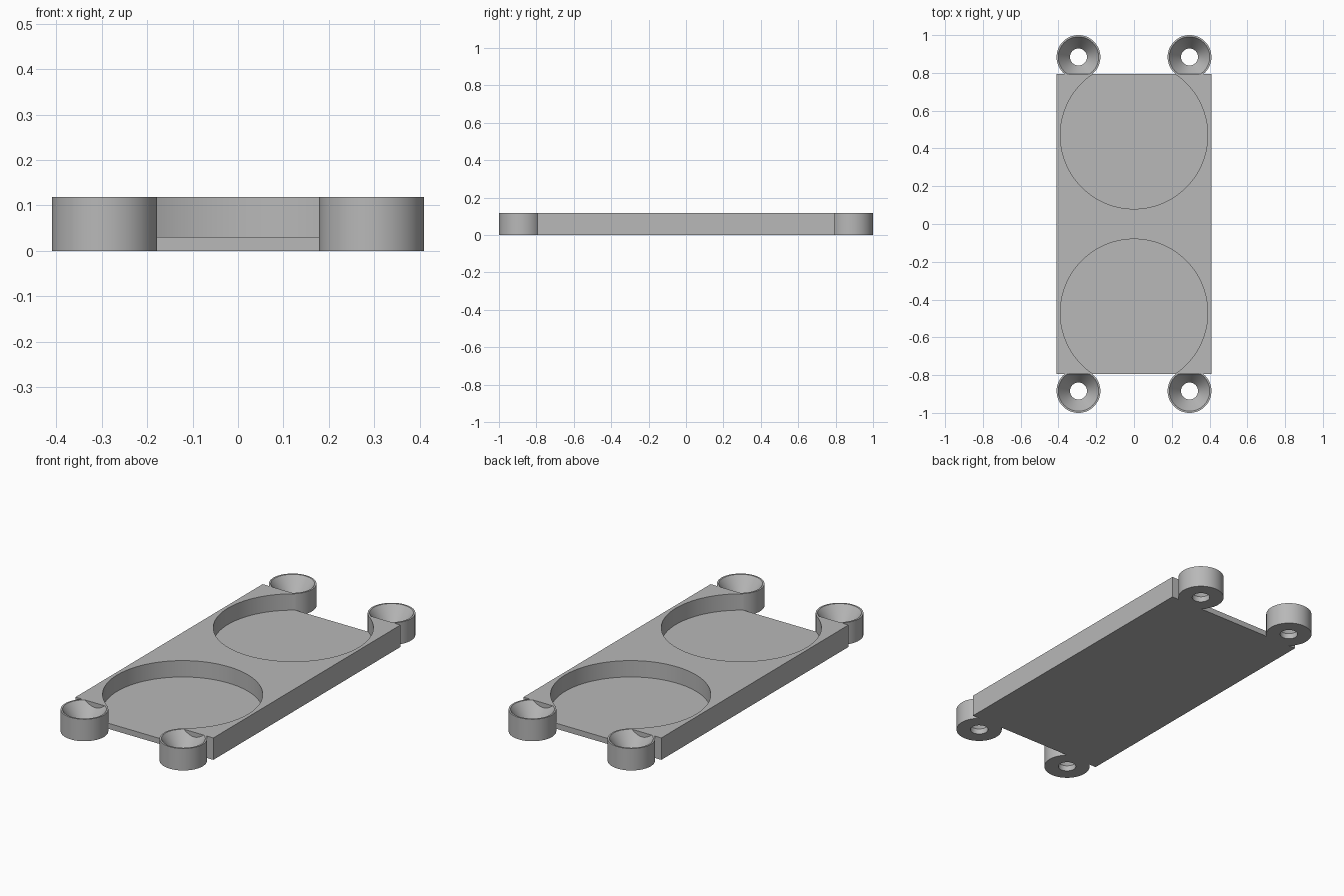
import bpy
import bmesh
import math
from mathutils import Matrix, Vector

HEIGHT = 0.118
FLOOR = 0.03
HALF_X, HALF_Y = 0.41, 0.795

if "Cube" in bpy.data.objects:
    bpy.data.objects.remove(bpy.data.objects["Cube"], do_unlink=True)

grey = bpy.data.materials.new("light grey")
grey.use_nodes = True
colour = (0.48, 0.48, 0.48, 1)
grey.diffuse_color = colour
grey.node_tree.nodes["Principled BSDF"].inputs["Base Color"].default_value = colour


def add_object(name, bm):
    mesh = bpy.data.meshes.new(name)
    bmesh.ops.recalc_face_normals(bm, faces=bm.faces)
    bm.to_mesh(mesh)
    bm.free()
    mesh.materials.append(grey)
    obj = bpy.data.objects.new(name, mesh)
    bpy.context.collection.objects.link(obj)
    return obj


def select_only(obj):
    bpy.ops.object.select_all(action="DESELECT")
    obj.select_set(True)
    bpy.context.view_layer.objects.active = obj


def smooth(obj):
    select_only(obj)
    bpy.ops.object.shade_smooth_by_angle(angle=math.radians(30))


# Rectangular base plate
bm = bmesh.new()
bmesh.ops.create_cube(bm, size=1, matrix=Matrix.Translation((0, 0, HEIGHT / 2))
                      @ Matrix.Diagonal((2 * HALF_X, 2 * HALF_Y, HEIGHT, 1)))
plate = add_object("base_plate", bm)

# Two round pockets, each open through an end of the plate
for side in (-1, 1):
    bm = bmesh.new()
    bmesh.ops.create_cone(bm, cap_ends=True, segments=128, radius1=0.39, radius2=0.39,
                          depth=0.4, matrix=Matrix.Translation((0, side * 0.47, FLOOR + 0.2)))
    cutter = add_object("pocket_cutter", bm)
    cutter.hide_render = True
    cut = plate.modifiers.new("pocket", "BOOLEAN")
    cut.operation = "DIFFERENCE"
    cut.solver = "EXACT"
    cut.object = cutter
    select_only(plate)
    bpy.ops.object.modifier_apply(modifier=cut.name)
    bpy.data.objects.remove(cutter, do_unlink=True)
smooth(plate)

# Countersunk screw bosses: a turned profile at each corner
PROFILE = [(0.045, 0), (0.116, 0), (0.116, HEIGHT), (0.107, HEIGHT), (0.045, FLOOR)]
for end, y in (("front", -0.884), ("back", 0.884)):
    for side, x in (("left", 0.294), ("right", -0.294)):
        bm = bmesh.new()
        verts = [bm.verts.new((r, 0, z)) for r, z in PROFILE]
        edges = [bm.edges.new((verts[i - 1], verts[i])) for i in range(len(verts))]
        bmesh.ops.spin(bm, geom=verts + edges, cent=(0, 0, 0), axis=(0, 0, 1),
                       angle=math.tau, steps=64, use_merge=False)
        bmesh.ops.remove_doubles(bm, verts=bm.verts, dist=0.0005)
        bmesh.ops.translate(bm, verts=bm.verts, vec=Vector((x, y, 0)))
        smooth(add_object(f"{end}_{side}_screw_boss", bm))
